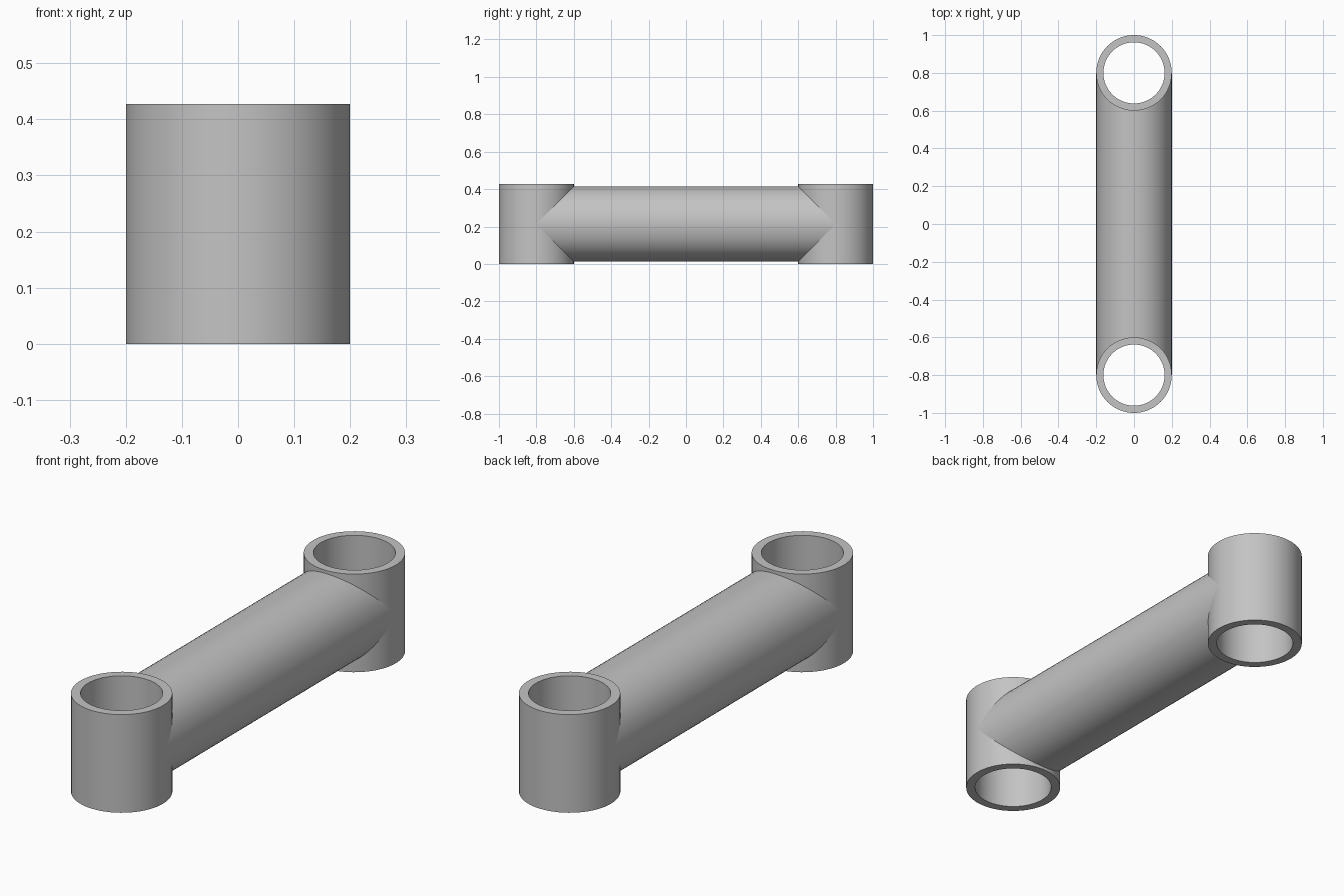
import bpy
import bmesh
import math

SEG = 64
HEIGHT = 0.427
OUTER, BORE = 0.2, 0.162
SEAT = 0.185          # radius of the saddle, hidden inside the sleeve wall
SPACING = 0.8         # distance of each sleeve axis from the centre

cube = bpy.data.objects.get("Cube")
if cube:
    bpy.data.objects.remove(cube, do_unlink=True)

grey = bpy.data.materials.new("plain grey")
grey.use_nodes = True
color = (0.55, 0.55, 0.55, 1)
grey.diffuse_color = color
grey.node_tree.nodes["Principled BSDF"].inputs["Base Color"].default_value = color


def ring(bm, point):
    """One closed loop of vertices from a function of (sin, cos)."""
    angles = [math.tau * i / SEG for i in range(SEG)]
    return [bm.verts.new(point(math.sin(a), math.cos(a))) for a in angles]


def bridge(bm, a, b):
    for i in range(SEG):
        j = (i + 1) % SEG
        bm.faces.new((a[i], a[j], b[j], b[i]))


def finish(bm, name):
    bmesh.ops.recalc_face_normals(bm, faces=bm.faces)
    mesh = bpy.data.meshes.new(name)
    bm.to_mesh(mesh)
    bm.free()
    mesh.materials.append(grey)
    obj = bpy.data.objects.new(name, mesh)
    bpy.context.collection.objects.link(obj)
    bpy.ops.object.select_all(action='DESELECT')
    obj.select_set(True)
    bpy.context.view_layer.objects.active = obj
    bpy.ops.object.shade_smooth_by_angle(angle=math.radians(30))


# Upright open sleeves at both ends
def sleeve(name, y):
    bm = bmesh.new()
    profile = [(OUTER, 0), (OUTER, HEIGHT), (BORE, HEIGHT), (BORE, 0)]
    loops = [ring(bm, lambda s, c: (r * s, y + r * c, z)) for r, z in profile]
    for k in range(4):
        bridge(bm, loops[k], loops[(k + 1) % 4])
    finish(bm, name)


sleeve("front_sleeve", -SPACING)
sleeve("back_sleeve", SPACING)


# Round bar with saddle-shaped ends that stop inside the sleeve walls
def saddle_end(bm, side):
    def point(s, c):
        x = OUTER * s
        y = SPACING - math.sqrt(max(0, SEAT ** 2 - x ** 2))
        return x, side * y, HEIGHT / 2 + OUTER * c
    loop = ring(bm, point)
    # Close the end with upright strips between the upper and lower halves
    half = SEG // 2
    for start in (0, half):
        for i in range(start, start + half):
            j = (i + 1) % SEG
            quad = [loop[i], loop[j], loop[(half - j) % SEG], loop[(half - i) % SEG]]
            corners = list(dict.fromkeys(quad))
            if len(corners) > 2 and not bm.faces.get(corners):
                bm.faces.new(corners)
    return loop


bm = bmesh.new()
bridge(bm, saddle_end(bm, -1), saddle_end(bm, 1))
finish(bm, "connecting_bar")
